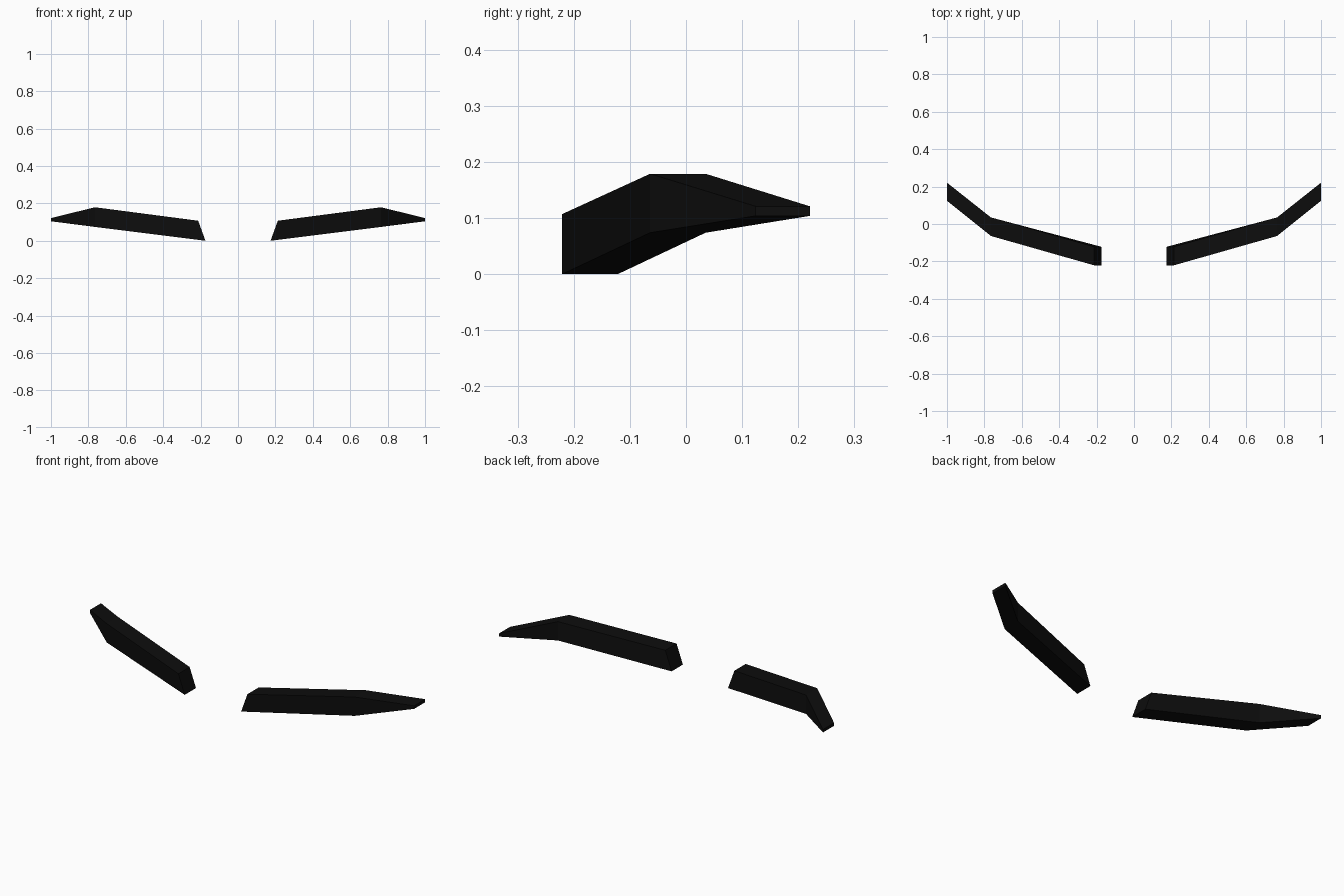
import bpy
import bmesh

if "Cube" in bpy.data.objects:
    bpy.data.objects.remove(bpy.data.objects["Cube"])

black = bpy.data.materials.new("near_black")
black.diffuse_color = (0.004, 0.004, 0.004, 1)
black.use_nodes = True
black.node_tree.nodes["Principled BSDF"].inputs["Base Color"].default_value = black.diffuse_color

# Blade stations: bottom x, top x, front y, back y, bottom z, top z
STATIONS = [
    (0.174, 0.213, -0.221, -0.122, 0.0, 0.107),
    (0.765, 0.765, -0.064, 0.035, 0.074, 0.179),
    (1.0, 1.0, 0.124, 0.221, 0.104, 0.121),
]


def swept_blade(name, side):
    """Loft a four-sided section along the stations, on one side of x = 0."""
    bm = bmesh.new()
    rings = []
    for xb, xt, yf, yb, zb, zt in STATIONS:
        corners = [(xb, yf, zb), (xb, yb, zb), (xt, yb, zt), (xt, yf, zt)]
        rings.append([bm.verts.new((side * x, y, z)) for x, y, z in corners])
    for a, b in zip(rings, rings[1:]):
        for i in range(4):
            j = (i + 1) % 4
            bm.faces.new((a[i], a[j], b[j], b[i]))
    # End caps
    bm.faces.new(rings[0])
    bm.faces.new(rings[-1])
    bmesh.ops.recalc_face_normals(bm, faces=bm.faces)
    mesh = bpy.data.meshes.new(name)
    bm.to_mesh(mesh)
    bm.free()
    mesh.materials.append(black)
    obj = bpy.data.objects.new(name, mesh)
    bpy.context.collection.objects.link(obj)
    return obj


swept_blade("right_blade", 1)
swept_blade("left_blade", -1)
